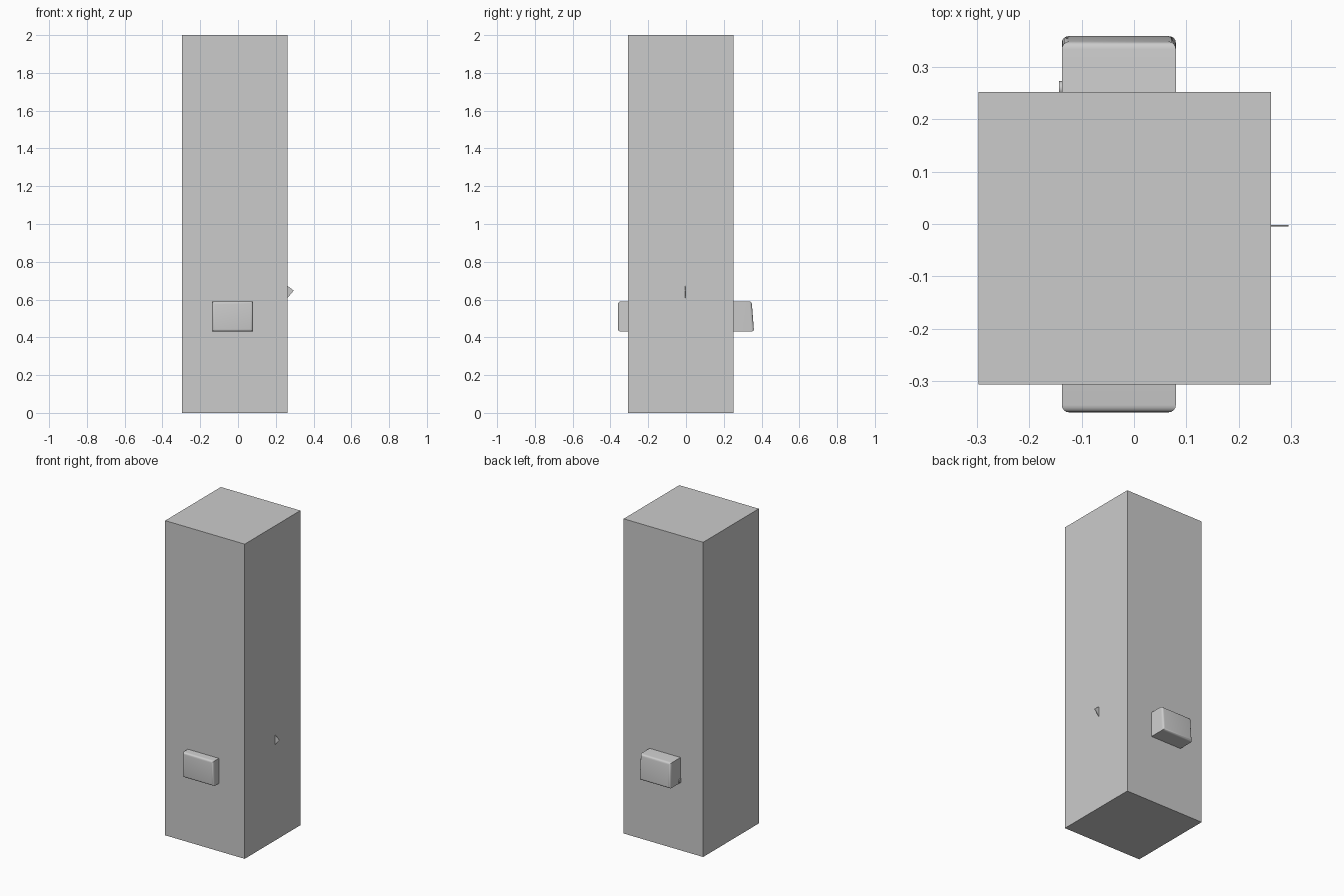
import bpy, bmesh
from math import cos, sin, pi

if "Cube" in bpy.data.objects:
    bpy.data.objects.remove(bpy.data.objects["Cube"])


def extrude(name, pts, place, a, b, bevel_if=None, width=0.0):
    """Prism: 2D outline swept from a to b, with optional rounded edges."""
    bm = bmesh.new()
    face = bm.faces.new([bm.verts.new(place(u, v, a)) for u, v in pts])
    new = bmesh.ops.extrude_face_region(bm, geom=[face])["geom"]
    step = place(0, 0, b) 
    base = place(0, 0, a)
    for v in (g for g in new if isinstance(g, bmesh.types.BMVert)):
        v.co.x += step[0] - base[0]
        v.co.y += step[1] - base[1]
        v.co.z += step[2] - base[2]
    bmesh.ops.recalc_face_normals(bm, faces=bm.faces)
    if bevel_if:
        edges = [e for e in bm.edges if bevel_if(*e.verts)]
        bmesh.ops.bevel(bm, geom=edges, offset=width, segments=4,
                        profile=0.5, affect='EDGES')
    mesh = bpy.data.meshes.new(name)
    bm.to_mesh(mesh)
    bm.free()
    obj = bpy.data.objects.new(name, mesh)
    bpy.context.collection.objects.link(obj)
    bpy.ops.object.select_all(action='DESELECT')
    obj.select_set(True)
    bpy.context.view_layer.objects.active = obj
    bpy.ops.object.shade_smooth_by_angle(angle=0.6)
    return obj


def along_x(u, v, t):
    return (t, u, v)


def along_y(u, v, t):
    return (u, t, v)


def along_z(u, v, t):
    return (u, v, t)


# Main square column
extrude("column", [(-0.297, -0.307), (0.262, -0.307), (0.262, 0.252), (-0.297, 0.252)],
        along_z, 0, 2)

# Block passing through the column: rounded end faces, slanted at the back
extrude("cross_block", [(-0.36, 0.43), (0.36, 0.43), (0.348, 0.59), (-0.36, 0.59)],
        along_x, -0.138, 0.08,
        lambda p, q: p.co.y * q.co.y > 0, 0.014)

# Thin tilted plate whose corner pokes out of the right side
extrude("thin_fin", [(0.295, 0.648), (0.255, 0.678), (0.255, 0.600)],
        along_y, -0.005, -0.002)

# Small stud on the left flank of the block, close to the column
extrude("side_stud", [(0.259 + 0.014 * cos(i * pi / 6), 0.447 + 0.014 * sin(i * pi / 6))
                      for i in range(12)],
        along_x, -0.143, -0.13)
